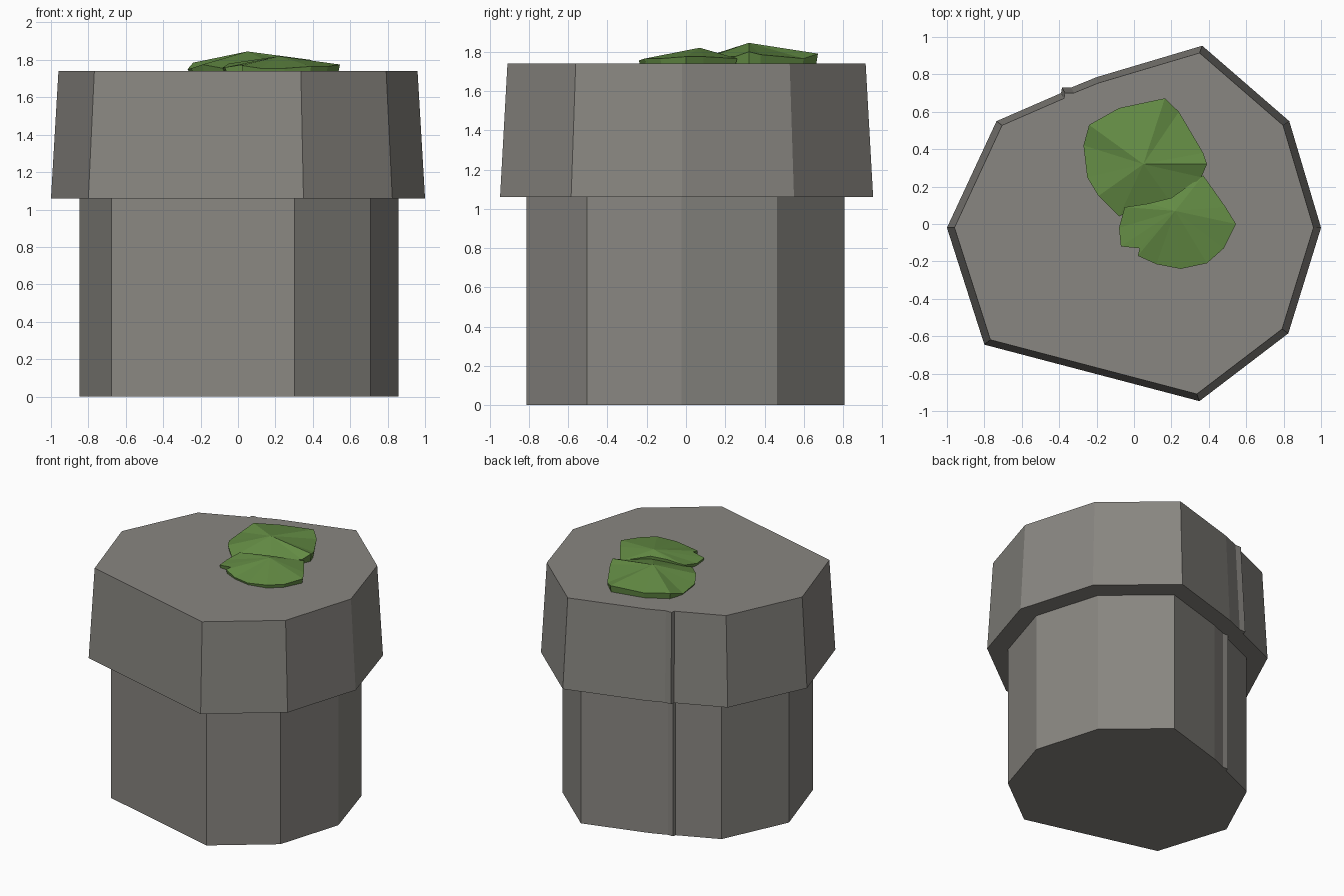
import bpy, bmesh

# Irregular stone outline, with a small crack step at the back
OUTLINE = [(-1.0, -0.02), (-0.80, -0.645), (0.35, -0.947), (0.825, -0.585),
           (1.0, -0.02), (0.83, 0.55), (0.365, 0.953), (-0.20, 0.785),
           (-0.335, 0.73), (-0.385, 0.73), (-0.39, 0.70), (-0.735, 0.55)]


def material(name, rgb):
    mat = bpy.data.materials.new(name)
    mat.diffuse_color = (*rgb, 1)
    return mat


stone = material("stone_grey", (0.25, 0.24, 0.22))
green = material("moss_green", (0.13, 0.27, 0.06))


def ring(scale, z, dx=0.0, dy=0.0):
    return [(x * scale + dx, y * scale + dy, z) for x, y in OUTLINE]


def skin(name, lower, upper, mat, apex=None):
    """Join two rings; close the top flat or with a fan to an apex."""
    bm = bmesh.new()
    a = [bm.verts.new(p) for p in lower]
    b = [bm.verts.new(p) for p in upper]
    n = len(a)
    for i in range(n):
        j = (i + 1) % n
        bm.faces.new((a[i], a[j], b[j], b[i]))
    bm.faces.new(a[::-1])
    if apex:
        tip = bm.verts.new(apex)
        for i in range(n):
            bm.faces.new((b[i], b[(i + 1) % n], tip))
    else:
        bm.faces.new(b)
    bmesh.ops.recalc_face_normals(bm, faces=bm.faces)
    mesh = bpy.data.meshes.new(name)
    bm.to_mesh(mesh)
    bm.free()
    mesh.materials.append(mat)
    obj = bpy.data.objects.new(name, mesh)
    bpy.context.collection.objects.link(obj)


# Stone pillar and its overhanging, slightly tapered cap
skin("stone_base", ring(0.852, 0, 0.005, -0.005), ring(0.852, 1.06, 0.005, -0.005), stone)
skin("stone_cap", ring(1.0, 1.06), ring(0.96, 1.74), stone)


# Moss clumps: faceted low mounds with an undercut rim
def moss(name, rim, apex, center):
    cx, cy = center
    base = [(cx + (x - cx) * 0.97, cy + (y - cy) * 0.97, 1.73) for x, y, z in rim]
    skin(name, base, rim, green, apex)


moss("moss_back",
     [(-0.27, 0.42, 1.75), (-0.25, 0.25, 1.755), (-0.19, 0.15, 1.775),
      (-0.08, 0.04, 1.755), (0.02, 0.09, 1.77), (0.20, 0.11, 1.77),
      (0.36, 0.25, 1.775), (0.39, 0.32, 1.80), (0.37, 0.38, 1.785),
      (0.24, 0.60, 1.765), (0.165, 0.672, 1.79), (-0.08, 0.62, 1.78),
      (-0.24, 0.53, 1.785)],
     (0.05, 0.32, 1.845), (0.06, 0.35))
moss("moss_front",
     [(-0.08, -0.02, 1.76), (-0.07, -0.12, 1.76), (0.03, -0.13, 1.775),
      (0.02, -0.17, 1.77), (0.12, -0.215, 1.755), (0.25, -0.24, 1.755),
      (0.39, -0.21, 1.765), (0.48, -0.13, 1.765), (0.545, 0.0, 1.775),
      (0.49, 0.09, 1.775), (0.37, 0.26, 1.765), (0.20, 0.14, 1.80),
      (0.08, 0.11, 1.795), (-0.05, 0.09, 1.78)],
     (0.22, 0.07, 1.82), (0.24, 0.0))
